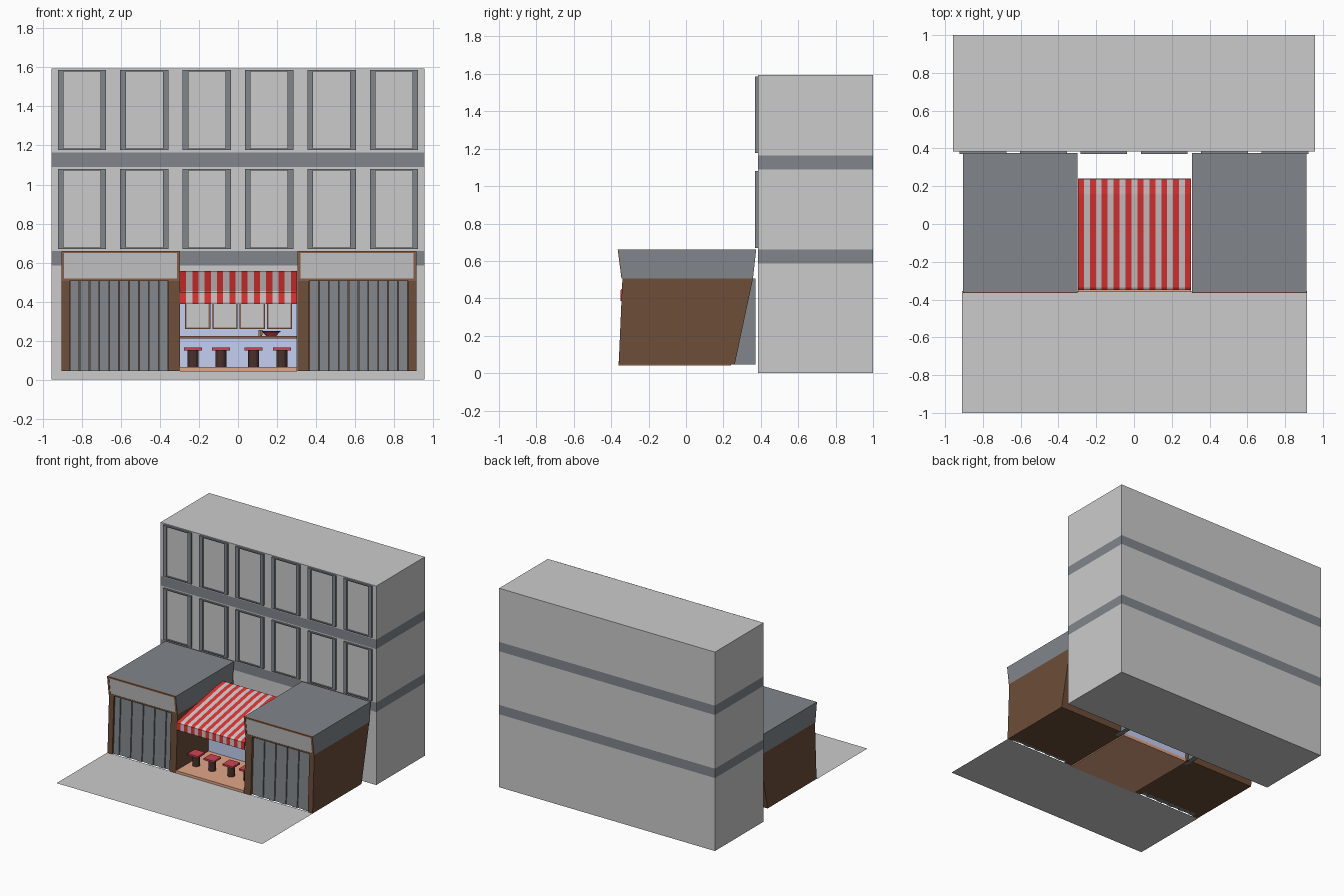
import bpy, bmesh

if "Cube" in bpy.data.objects:
    bpy.data.objects.remove(bpy.data.objects["Cube"])


def mat(name, r, g, b):
    m = bpy.data.materials.new(name)
    m.diffuse_color = (r, g, b, 1)
    m.use_nodes = True
    m.node_tree.nodes["Principled BSDF"].inputs["Base Color"].default_value = m.diffuse_color
    return m


SLATE = mat("slate", .22, .24, .26)
BROWN = mat("dark_wood", .15, .075, .04)
FRAME = mat("frame_wood", .27, .13, .07)
RED = mat("red", .8, .03, .03)
SEAT = mat("seat_red", .6, .06, .09)
BLUE = mat("pale_blue", .55, .63, .9)
TAN = mat("tan_floor", .75, .38, .24)
DARK = mat("stool_brown", .07, .03, .025)


def prism(name, x0, x1, profile, material=None):
    """Extrude a (y, z) profile from x0 to x1."""
    bm = bmesh.new()
    n = len(profile)
    a = [bm.verts.new((x0, y, z)) for y, z in profile]
    b = [bm.verts.new((x1, y, z)) for y, z in profile]
    bm.faces.new(a)
    bm.faces.new(b[::-1])
    for i in range(n):
        j = (i + 1) % n
        bm.faces.new((a[j], a[i], b[i], b[j]))
    bmesh.ops.recalc_face_normals(bm, faces=bm.faces)
    me = bpy.data.meshes.new(name)
    bm.to_mesh(me)
    bm.free()
    ob = bpy.data.objects.new(name, me)
    bpy.context.collection.objects.link(ob)
    if material:
        me.materials.append(material)
    return ob


def box(name, x0, x1, y0, y1, z0, z1, material=None):
    return prism(name, x0, x1, [(y0, z0), (y1, z0), (y1, z1), (y0, z1)], material)


def cone(name, x, y, z0, z1, r0, r1, sides, material):
    bpy.ops.mesh.primitive_cone_add(vertices=sides, radius1=r0, radius2=r1,
                                    depth=z1 - z0, location=(x, y, (z0 + z1) / 2))
    ob = bpy.context.object
    ob.name = name
    ob.data.materials.append(material)
    return ob


# Rear building: stacked storeys and flush dark bands
for i, (z0, z1, m) in enumerate([(0, .585, None), (.585, .66, SLATE), (.66, 1.09, None),
                                 (1.09, 1.165, SLATE), (1.165, 1.595, None)]):
    box("building_band" if m else "building_storey", -.957, .957, .385, 1, z0, z1, m)

# Upper windows: wide side jambs, thin rails, pane
for z0 in (.67, 1.177):
    z1 = z0 + .41
    for c in range(6):
        x = -.80 + .32 * c
        for s in (-1, 1):
            box("window_jamb", x + s * .124, x + s * .095, .37, .386, z0, z1, SLATE)
        for z in (z0, z1 - .008):
            box("window_rail", x - .095, x + .095, .37, .386, z, z + .008, SLATE)
        box("window_pane", x - .095, x + .095, .381, .386, z0 + .008, z1 - .008)

# Pavement sheet
bpy.ops.mesh.primitive_plane_add(size=1, location=(.003, -.6775, .045))
pavement = bpy.context.object
pavement.name = "pavement"
pavement.scale = (1.825, .645, 1)

# Two side shops
Z0, Z1, Z2 = .045, .505, .66


def front(d):
    """Sloping front wall slab, recessed by d."""
    return [(-.36 + d, Z0), (-.31, Z0), (-.29, Z1), (-.34 + d, Z1)]


def sign(d, za, zb):
    """Slab following the outward-leaning sign face."""
    f = lambda z: -.34 - .02 * (z - Z1) / (Z2 - Z1)
    return [(f(za) - d, za), (f(za) + .01, za), (f(zb) + .01, zb), (f(zb) - d, zb)]


for s in (-1, 1):
    def X(v):
        return .004 + s * v
    full = [(-.36, Z0), (.26, Z0), (.358, Z1), (-.34, Z1)]
    prism("shop_outer_wall", X(.91), X(.867), full, BROWN)
    prism("shop_inner_wall", X(.36), X(.302), full, BROWN)
    prism("shop_body", X(.867), X(.36), [(-.325, Z0)] + full[1:3] + [(-.305, Z1)], BROWN)
    box("shop_rear_partition", X(.345), X(.306), .2, .372, Z0, Z1, SLATE)
    prism("shop_roof", X(.91), X(.302),
          [(-.34, Z1), (.358, Z1), (.375, Z2), (-.36, Z2)], SLATE)
    # Shutter slats
    w = .507 / 10
    for i in range(10):
        x = .36 + i * w
        prism("shutter_slat", X(x + .002), X(x + w - .002),
              front(.012 if i % 2 else .018), SLATE)
    # Sign board and frame
    prism("sign_board", X(.895), X(.317), sign(.002, Z1 + .01, Z2 - .012))
    for za, zb in ((Z1, Z1 + .012), (Z2 - .012, Z2)):
        prism("sign_rail", X(.91), X(.302), sign(.005, za, zb), FRAME)
    for x in (.302, .895):
        prism("sign_stile", X(x), X(x + .015), sign(.005, Z1 + .012, Z2 - .012), FRAME)

# Food stall between the shops
L, R = -.297, .302
box("stall_floor", L, R, -.36, .24, .04, .065, TAN)
box("stall_back_wall", L, R, .225, .238, .065, .55, BLUE)
box("counter_base", L, R, .05, .225, .065, .21, BLUE)
box("counter_top", L, R, .03, .225, .21, .222, FRAME)

# Framed boards on the back wall
for i in range(4):
    x = -.272 + .14 * i
    box("menu_frame", x, x + .13, .212, .226, .26, .395, FRAME)
    box("menu_panel", x + .008, x + .122, .208, .214, .268, .387)

# Striped awning with a front valance
w = (R - L) / 19
for i in range(19):
    x = L + i * w
    prism("awning_stripe", x, x + w,
          [(.235, .557), (.16, .55), (-.335, .455), (-.35, .445), (-.35, .387),
           (-.342, .387), (-.342, .437), (-.33, .443), (.16, .54), (.235, .546)],
          RED if i % 2 == 0 else None)

# Stools
for x in (-.23, -.088, .08, .225):
    cone("stool_post", x, -.2, .065, .15, .028, .028, 12, DARK)
    box("stool_seat", x - .046, x + .046, -.246, -.154, .15, .164, SEAT)

# Bowl and cup on the counter
cone("bowl", .17, .1, .222, .245, .025, .045, 12, SEAT)
cone("bowl_rim", .17, .1, .245, .25, .048, .048, 12, DARK)
cone("cup", .115, .1, .222, .255, .009, .011, 8, TAN)
